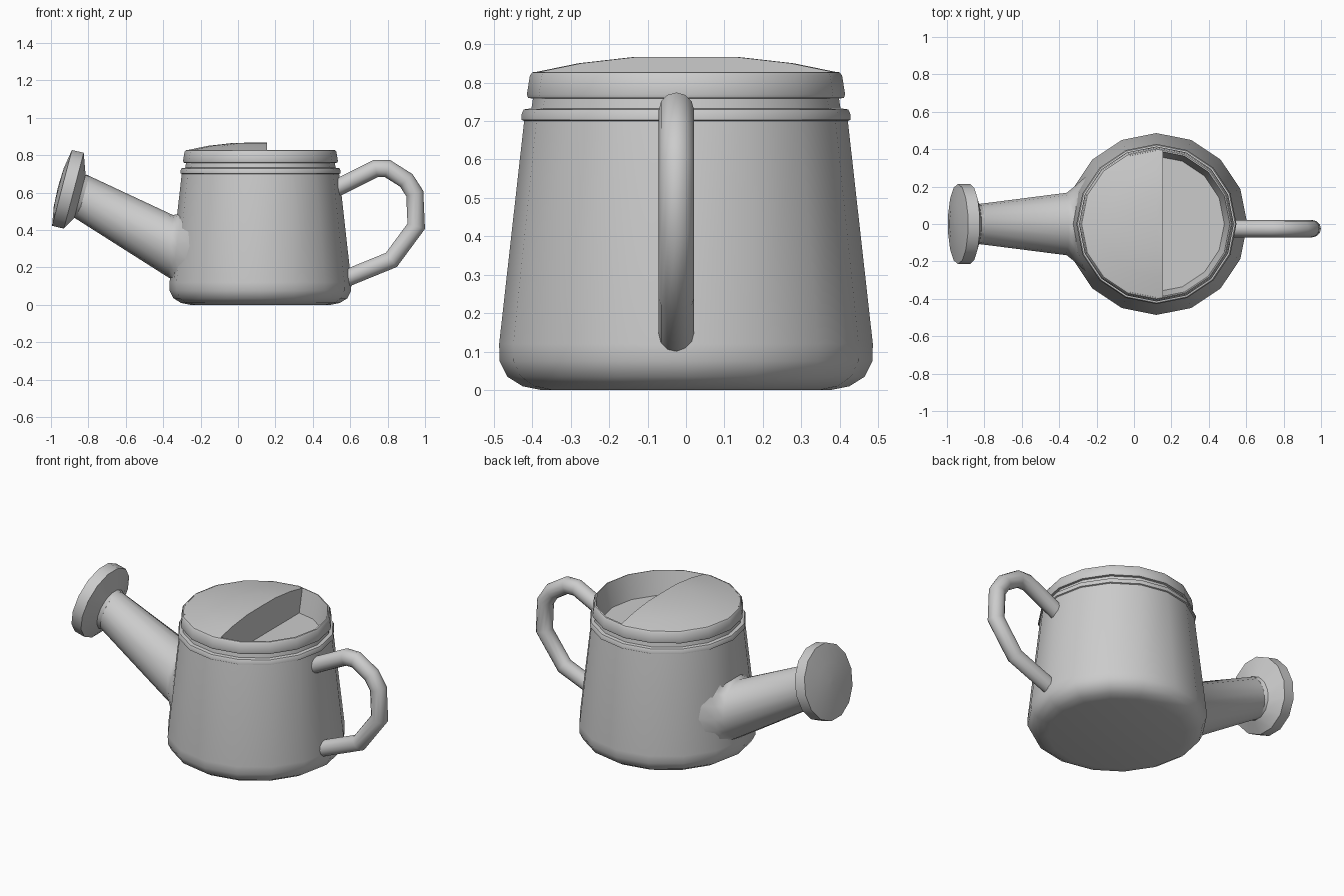
import bpy, bmesh, math
from mathutils import Vector

if "Cube" in bpy.data.objects:
    bpy.data.objects.remove(bpy.data.objects["Cube"])

CX = 0.12      # body axis position
SIDES = 16


def finish(name, bm, angle):
    bmesh.ops.remove_doubles(bm, verts=bm.verts, dist=1e-5)
    bmesh.ops.recalc_face_normals(bm, faces=bm.faces)
    me = bpy.data.meshes.new(name)
    bm.to_mesh(me)
    bm.free()
    ob = bpy.data.objects.new(name, me)
    bpy.context.collection.objects.link(ob)
    bpy.ops.object.select_all(action='DESELECT')
    ob.select_set(True)
    bpy.context.view_layer.objects.active = ob
    bpy.ops.object.shade_smooth_by_angle(angle=math.radians(angle))
    return ob


def loft(rings, caps=True):
    """Bridge rings of points into a tube."""
    bm = bmesh.new()
    loops = [[bm.verts.new(p) for p in r] for r in rings]
    n = len(loops[0])
    for a, b in zip(loops, loops[1:]):
        for i in range(n):
            j = (i + 1) % n
            bm.faces.new((a[i], a[j], b[j], b[i]))
    if caps:
        bm.faces.new(loops[0])
        bm.faces.new(loops[-1])
    return bm


def ring(c, half, ry, n, y=0.0):
    """Ellipse around (x, z) centre c; half is its in-plane (x, z) semi-axis."""
    pts = []
    for i in range(n):
        t = 2 * math.pi * i / n
        s = math.sin(t)
        pts.append((c[0] + half[0] * s, y + ry * math.cos(t), c[1] + half[1] * s))
    return pts


def lathe(profile):
    return loft([[(CX + r * math.cos(2 * math.pi * i / SIDES),
                   r * math.sin(2 * math.pi * i / SIDES), z)
                  for i in range(SIDES)] for r, z in profile])


# body: rounded base, tapered wall, two bands, sunken opening
finish("body", lathe([
    (0.375, 0), (0.425, 0.01), (0.465, 0.035), (0.485, 0.075), (0.486, 0.12),
    (0.421, 0.70), (0.428, 0.703), (0.428, 0.717), (0.422, 0.73), (0.402, 0.733),
    (0.398, 0.758), (0.411, 0.76), (0.414, 0.769), (0.406, 0.818), (0.400, 0.826),
    (0.393, 0.828), (0.363, 0.69)]), 32)

# half lid: low dome cut straight across
bm = lathe([(0.362, 0.684), (0.397, 0.826), (0.28, 0.85), (0.14, 0.866), (0.01, 0.867)])
cut = bmesh.ops.bisect_plane(bm, geom=bm.verts[:] + bm.edges[:] + bm.faces[:],
                             plane_co=(0.155, 0, 0), plane_no=(1, 0, 0), clear_outer=True)
edges = [e for e in cut["geom_cut"] if isinstance(e, bmesh.types.BMEdge)]
bmesh.ops.contextual_create(bm, geom=edges)
finish("half_lid", bm, 30)

# spout: tapered tube flaring onto the body wall
flare = []
for i in range(SIDES):
    t = 2 * math.pi * i / SIDES
    y, z = 0.26 * math.cos(t), 0.315 + 0.20 * math.sin(t)
    r = 0.486 - max(z - 0.12, 0) * 0.112 - 0.012
    flare.append((CX - math.sqrt(r * r - y * y), y, z))
finish("spout", loft([
    ring((-0.845, 0.582), (0.0325, 0.115), 0.105, SIDES),
    ring((-0.36, 0.313), (0.012, 0.167), 0.167, SIDES),
    ring((-0.325, 0.31), (0.02, 0.178), 0.195, SIDES),
    flare], caps=False), 60)

# sprinkler head: shallow domed disc with a short back cone
u = Vector((0.253, 0.967))
finish("sprinkler_head", loft([
    ring((-0.826, 0.575), u * 0.118, 0.108, 14),
    ring((-0.845, 0.58), u * 0.122, 0.118, 14),
    ring((-0.878, 0.61), u * 0.215, 0.215, 14),
    ring((-0.941, 0.625), u * 0.215, 0.215, 14),
    ring((-0.958, 0.629), u * 0.11, 0.11, 14),
    ring((-0.962, 0.631), u * 0.01, 0.01, 14)]), 32)

# handle: mitred tube along a bent path
path = [Vector(p) for p in ((0.52, 0.621), (0.735, 0.728), (0.80, 0.728), (0.90, 0.665),
                            (0.945, 0.595), (0.953, 0.42), (0.82, 0.24), (0.57, 0.138))]
R = 0.046
rings = []
for i, p in enumerate(path):
    a = (p - path[max(i - 1, 0)]) if i else (path[1] - p)
    b = (path[i + 1] - p) if i < len(path) - 1 else a
    a, b = a.normalized(), b.normalized()
    d = (a + b).normalized()
    rings.append(ring(p, Vector((-d.y, d.x)) * (R / d.dot(a)), R, 12, y=-0.025))
finish("handle", loft(rings), 45)
